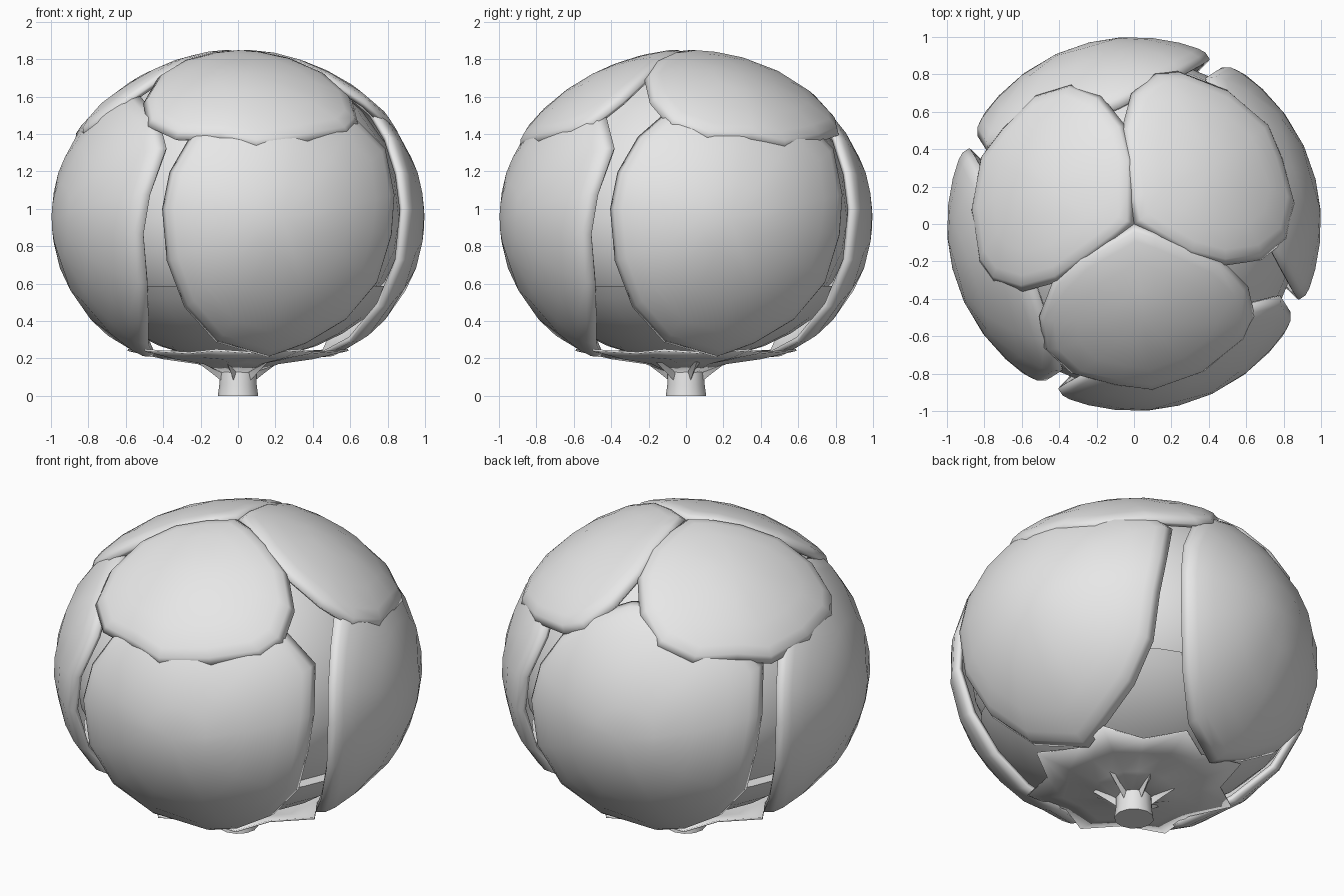
import bpy, bmesh, math
from mathutils import Vector, Matrix

if "Cube" in bpy.data.objects:
    bpy.data.objects.remove(bpy.data.objects["Cube"])

CENTRE = 0.95
grey = bpy.data.materials.new("plain grey")
grey.diffuse_color = (0.8, 0.8, 0.8, 1)
grey.use_nodes = True
grey.node_tree.nodes["Principled BSDF"].inputs["Base Color"].default_value = grey.diffuse_color


def finish(name, bm, angle=50, thick=0):
    bmesh.ops.recalc_face_normals(bm, faces=bm.faces)
    me = bpy.data.meshes.new(name)
    bm.to_mesh(me)
    bm.free()
    me.materials.append(grey)
    ob = bpy.data.objects.new(name, me)
    bpy.context.collection.objects.link(ob)
    bpy.ops.object.select_all(action='DESELECT')
    ob.select_set(True)
    bpy.context.view_layer.objects.active = ob
    bpy.ops.object.shade_smooth_by_angle(angle=math.radians(angle))
    if thick:
        mod = ob.modifiers.new("thickness", 'SOLIDIFY')
        mod.thickness = thick
        mod.offset = -1
    return ob


def petal(name, outline, mid, height, rings, thick, turn):
    """Curved shell on an ellipsoid; outline and mid are unit directions."""
    bm = bmesh.new()
    rot = Matrix.Rotation(turn, 3, 'Z')

    def put(d, r):
        d = rot @ (d.normalized() * r)
        return bm.verts.new((d.x, d.y, CENTRE + d.z * height))
    hub = put(mid, 1)
    prev = None
    for t, r in rings:
        ring = [put(mid.lerp(d, t), r) for d in outline]
        for i in range(len(ring)):
            j = (i + 1) % len(ring)
            if prev:
                bm.faces.new((prev[i], ring[i], ring[j], prev[j]))
            else:
                bm.faces.new((hub, ring[i], ring[j]))
        prev = ring
    # shells must face away from the middle
    ob = finish(name, bm, 60)
    me = ob.data
    p = me.polygons[0]
    if p.normal.dot(p.center - Vector((0, 0, CENTRE))) < 0:
        me.flip_normals()
    mod = ob.modifiers.new("thickness", 'SOLIDIFY')
    mod.thickness = thick
    mod.offset = -1


# Four large side petals, outline given as x, z seen from the front
side = [(-.10, 1.53), (-.26, 1.39), (-.37, 1.2), (-.41, 1.0), (-.385, .72), (-.29, .47),
        (-.12, .28), (.16, .20), (.36, .27), (.58, .40), (.75, .60), (.83, .86),
        (.845, 1.08), (.79, 1.33), (.62, 1.5), (.3, 1.62), (.08, 1.61)]


def side_dir(x, z):
    v = Vector((x, 0, (z - CENTRE) / .88)) / .98
    v.y = -math.sqrt(max(0, 1 - v.length_squared))
    return v


side_rings = [(.25, 1), (.5, 1), (.72, 1), (.87, 1), (.94, .995), (1, .97)]
for k in range(4):
    petal(f"side_petal_{k + 1}", [side_dir(*p) for p in side], Vector((.24, -.97, 0)),
          .88, side_rings, .03, k * math.pi / 2)

# Three overlapping cap petals, outline given as x, y seen from above
cap = [(0, 0), (-.14, -.08), (-.3, -.17), (-.44, -.31), (-.515, -.5), (-.49, -.67), (-.34, -.81),
       (-.1, -.875), (.1, -.9), (.38, -.8), (.6, -.62), (.655, -.5), (.62, -.34), (.48, -.2),
       (.28, -.11), (.12, -.04)]


def cap_dir(x, y):
    return Vector((x, y, math.sqrt(max(0, 1 - x * x - y * y))))


cap_rings = [(.3, 1.0), (.6, 1.005), (.82, 1.01), (.92, 1.007), (1, .985)]
for k in range(3):
    petal(f"cap_petal_{k + 1}", [cap_dir(*p) for p in cap], Vector((.05, -.5, .86)),
          .893, cap_rings, .03, k * math.tau / 3)


def lathe(name, profile, sides=24, angle=40):
    bm = bmesh.new()
    prev = None
    for r, z in profile:
        ring = [bm.verts.new((r * math.cos(a), r * math.sin(a), z))
                for a in (math.tau * i / sides for i in range(sides))]
        if prev:
            for i in range(sides):
                j = (i + 1) % sides
                bm.faces.new((prev[i], prev[j], ring[j], ring[i]))
        else:
            bm.faces.new(ring)
        prev = ring
    bm.faces.new(prev)
    return finish(name, bm, angle)


# Closed inner bud seen between the petals
angles = [math.radians(-84 + 14 * i) for i in range(13)]
lathe("inner_bud", [(.89 * math.cos(a), CENTRE + (.86 if a > 0 else .72) * math.sin(a))
                    for a in angles])

# Lower cup with a rim around the bud
cup = [math.radians(-84 + 10 * i) for i in range(6)] + [math.radians(-28)]
lathe("lower_cup", [(.95 * math.cos(a), CENTRE - .01 + .75 * math.sin(a)) for a in cup])

# Star-shaped sepal plate under the bud
bm = bmesh.new()
prev = None
N = 16
for inner, outer, zi, zo in ((.08, .08, .13, .13), (.2, .22, .19, .18),
                             (.36, .4, .215, .205), (.47, .6, .235, .25)):
    ring = []
    for i in range(N):
        a = math.tau * (i + .5) / N
        r, z = (outer, zo) if i % 2 else (inner, zi)
        ring.append(bm.verts.new((r * math.cos(a), r * math.sin(a), z)))
    if prev:
        for i in range(N):
            j = (i + 1) % N
            bm.faces.new((prev[i], ring[i], ring[j], prev[j]))
    prev = ring
finish("sepal_star", bm, 40, .01)

# Stem and the thin ribs bracing it
lathe("stem", [(.108, 0), (.1, .06), (.098, .13), (.09, .2)], 12)
bm = bmesh.new()
for k in range(6):
    a = math.tau * (k + .25) / 6
    rot = Matrix.Rotation(a, 3, 'Z')
    sections = []
    for r, z, w, h in ((.085, .075, .012, .04), (.15, .125, .02, .04), (.24, .19, .035, .02)):
        sections.append([bm.verts.new(rot @ Vector(p)) for p in
                         ((r, 0, z), (r, w, z + h), (r, -w, z + h))])
    for s, t in zip(sections, sections[1:]):
        for i in range(3):
            j = (i + 1) % 3
            bm.faces.new((s[i], s[j], t[j], t[i]))
    bm.faces.new(sections[0])
    bm.faces.new(sections[-1])
finish("stem_ribs", bm, 40)
